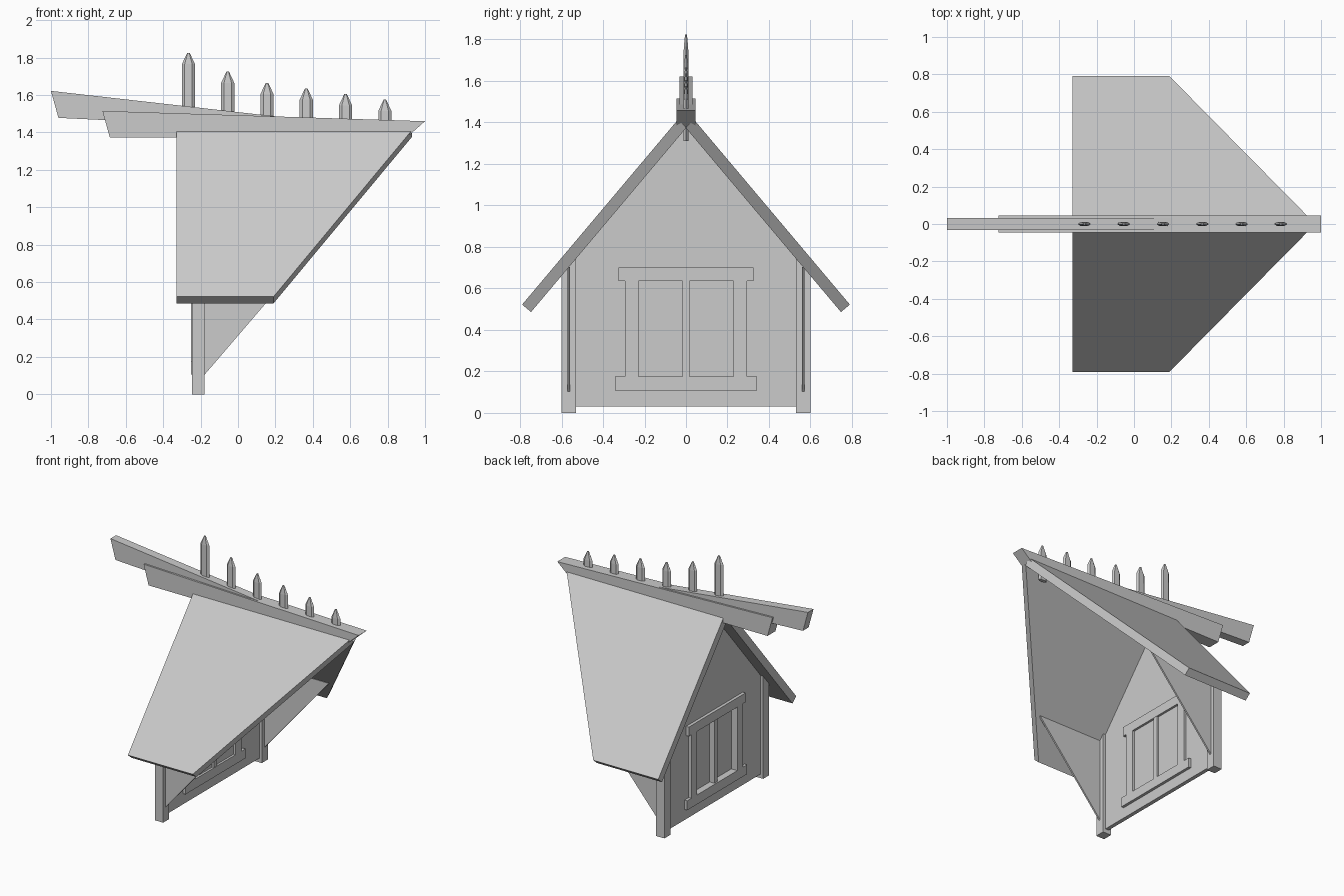
import bpy, bmesh
from mathutils import Vector

if "Cube" in bpy.data.objects:
    bpy.data.objects.remove(bpy.data.objects["Cube"], do_unlink=True)

grey = bpy.data.materials.new("plain_grey")
grey.use_nodes = True
grey.diffuse_color = (0.6, 0.6, 0.6, 1)
grey.node_tree.nodes["Principled BSDF"].inputs["Base Color"].default_value = (0.6, 0.6, 0.6, 1)


def finish(name, bm, mirror=False):
    """Turn a bmesh into an object, optionally mirrored across y = 0."""
    bmesh.ops.recalc_face_normals(bm, faces=bm.faces)
    mesh = bpy.data.meshes.new(name)
    bm.to_mesh(mesh)
    bm.free()
    mesh.materials.append(grey)
    obj = bpy.data.objects.new(name, mesh)
    bpy.context.collection.objects.link(obj)
    if mirror:
        mod = obj.modifiers.new("Mirror", 'MIRROR')
        mod.use_axis = (False, True, False)
        mod.use_mirror_merge = False
    return obj


def prism(name, points, sweep, mirror=False):
    """Sweep a flat polygon along a vector."""
    bm = bmesh.new()
    face = bm.faces.new([bm.verts.new(p) for p in points])
    out = bmesh.ops.extrude_face_region(bm, geom=[face], use_keep_orig=True)
    moved = [g for g in out["geom"] if isinstance(g, bmesh.types.BMVert)]
    bmesh.ops.translate(bm, verts=moved, vec=Vector(sweep))
    return finish(name, bm, mirror)


def box(name, x, y, z, mirror=False):
    corners = [(x[0], y[0], z[0]), (x[0], y[1], z[0]), (x[0], y[1], z[1]), (x[0], y[0], z[1])]
    return prism(name, corners, (x[1] - x[0], 0, 0), mirror)


def beam(name, outline, half_width):
    return prism(name, [(x, -half_width, z) for x, z in outline], (0, 2 * half_width, 0))


def roof_underside(y):
    return 1.374 - 1.187 * y


# Sloping roof panels, cut diagonally where they meet the main roof
prism("roof_panel",
      [(-0.33, 0.04, 1.412), (0.93, 0.04, 1.412), (0.19, 0.79, 0.522), (-0.33, 0.79, 0.522)],
      (0, -0.043, -0.036), mirror=True)

# Two stacked ridge beams
beam("ridge_beam", [(-0.725, 1.515), (1.0, 1.46), (0.9, 1.372), (-0.685, 1.372)], 0.045)
beam("upper_ridge_beam", [(-1.0, 1.622), (0.27, 1.478), (0.25, 1.42), (-0.96, 1.478)], 0.032)

# Row of pointed ridge stakes, shorter towards the back
stake_tops = [1.825, 1.725, 1.665, 1.635, 1.605, 1.575]
for i, top in enumerate(stake_tops):
    cx = -0.265 + 0.21 * i
    base = (1.4, 1.4, 1.4, 1.39, 1.335, 1.31)[i]
    bm = bmesh.new()
    rings = []
    for z, sx, sy in ((base, 1, 1), (top - 0.06, 1, 0.9), (top, 0.2, 0.35)):
        section = [(0.035, 0), (0.02, 0.012), (-0.02, 0.012),
                   (-0.035, 0), (-0.02, -0.012), (0.02, -0.012)]
        rings.append([bm.verts.new((cx + sx * x, sy * y, z)) for x, y in section])
    for low, high in zip(rings, rings[1:]):
        for k in range(6):
            n = (k + 1) % 6
            bm.faces.new((low[k], low[n], high[n], high[k]))
    bm.faces.new(rings[0])
    bm.faces.new(rings[-1])
    finish(f"ridge_stake_{i + 1}", bm)

# Gable wall with a window opening
half_wall = [(0, 0.03), (0.54, 0.03), (0.54, roof_underside(0.54)), (0, roof_underside(0)),
             (0, 0.66), (0.25, 0.66), (0.25, 0.15), (0, 0.15)]
prism("gable_wall", [(-0.228, y, z) for y, z in half_wall], (0.028, 0, 0), mirror=True)

# Corner posts, with tops trimmed to the roof slope
post = [(0.53, 0), (0.6, 0), (0.6, 0.744), (0.53, 0.744)]
prism("corner_post", [(-0.247, y, z) for y, z in post], (0.067, 0, 0), mirror=True)

# Triangular side walls
cheek = [(-0.2, 0.08), (0.335, roof_underside(0.565)), (-0.2, roof_underside(0.565))]
prism("side_wall", [(x, 0.56, z) for x, z in cheek], (0, 0.012, 0), mirror=True)

# Window frame and pane
frame_x = (-0.25, -0.18)
box("window_lintel", frame_x, (-0.325, 0.325), (0.635, 0.702))
box("window_sill", frame_x, (-0.343, 0.343), (0.107, 0.175))
box("window_jamb", frame_x, (0.23, 0.295), (0.17, 0.64), mirror=True)
box("window_mullion", (-0.24, -0.182), (-0.017, 0.017), (0.17, 0.64))
box("window_pane", (-0.202, -0.196), (-0.24, 0.24), (0.17, 0.64))
